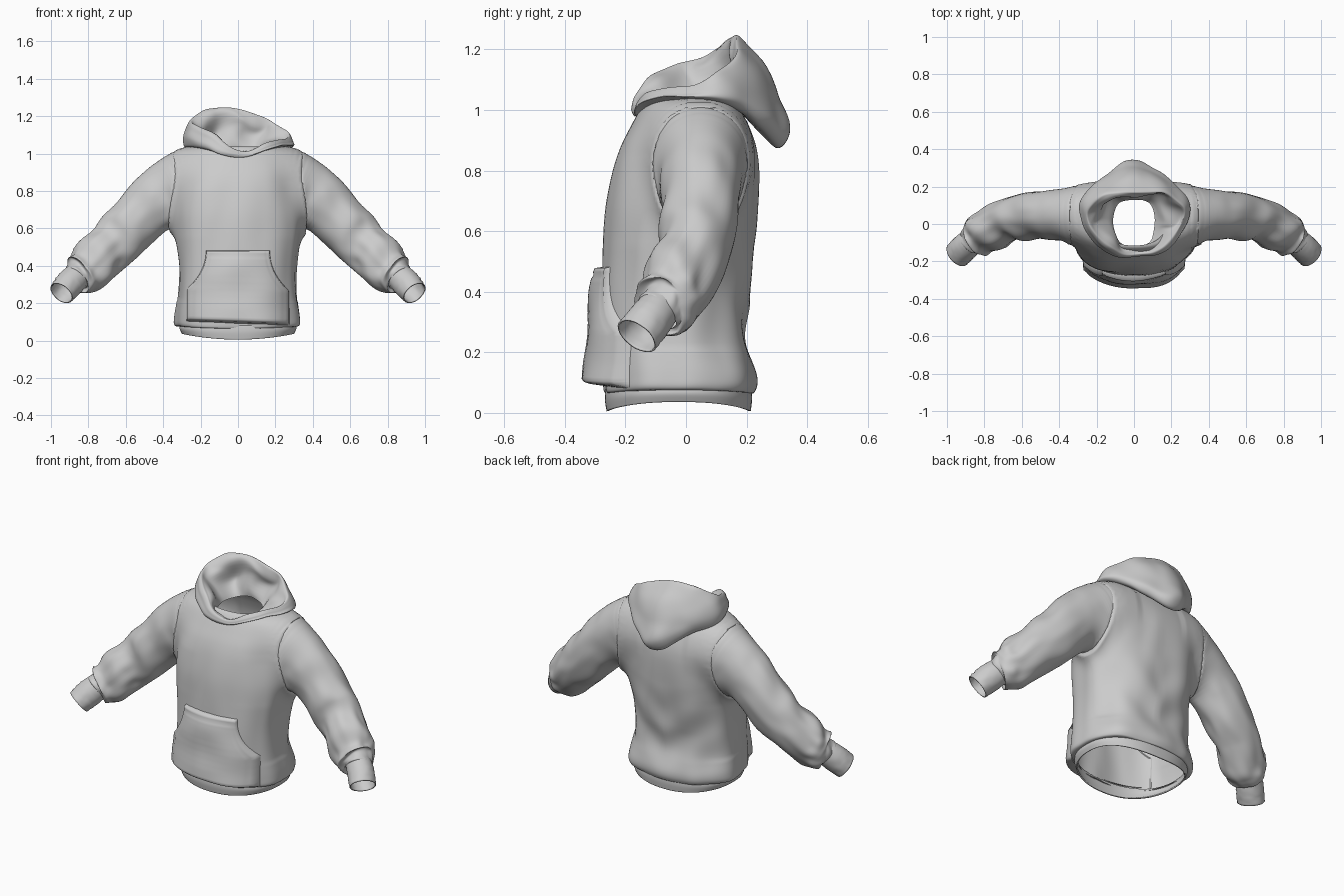
import bpy, bmesh, math
from mathutils import Vector, noise

if "Cube" in bpy.data.objects:
    bpy.data.objects.remove(bpy.data.objects["Cube"])

N = 2.35  # superellipse power of the torso section


def spline(pts, n, closed=False):
    """Catmull-Rom through tuples of any length."""
    out, k = [], len(pts)
    for i in range(k if closed else k - 1):
        q = [pts[(i + d) % k] if closed else pts[min(max(i + d, 0), k - 1)] for d in (-1, 0, 1, 2)]
        for s in range(n):
            t = s / n
            out.append(tuple(0.5 * (2 * b + (c - a) * t + (2 * a - 5 * b + 4 * c - d) * t * t
                                    + (3 * b - a - 3 * c + d) * t ** 3) for a, b, c, d in zip(*q)))
    if not closed:
        out.append(tuple(pts[-1]))
    return out


def grid_object(name, rings, closed=True, thick=0.0, mirror=False, hidden=None, move=None):
    """Skin rows of points into a smooth surface, leaving out hidden faces."""
    bm = bmesh.new()
    vs = [[bm.verts.new(p) for p in r] for r in rings]
    m = len(rings[0])
    for a, b in zip(vs, vs[1:]):
        for j in range(m if closed else m - 1):
            k = (j + 1) % m
            bm.faces.new((a[j], a[k], b[k], b[j]))
    bmesh.ops.recalc_face_normals(bm, faces=bm.faces)
    if hidden:
        bad = [f for f in bm.faces if hidden(f.calc_center_median())]
        bmesh.ops.delete(bm, geom=bad, context='FACES')
    if move:
        for v in bm.verts:
            v.co = move(v.co)
    me = bpy.data.meshes.new(name)
    bm.to_mesh(me)
    bm.free()
    me.shade_smooth()
    ob = bpy.data.objects.new(name, me)
    bpy.context.collection.objects.link(ob)
    if thick:
        mod = ob.modifiers.new("thickness", 'SOLIDIFY')
        mod.thickness, mod.offset = thick, 0
    if mirror:
        ob.modifiers.new("mirror", 'MIRROR')


def spow(v, e):
    return math.copysign(abs(v) ** e, v)


def shoulder_shift(x, z):
    """The flanks sit further back towards the shoulders."""
    return .04 * min(1, max(0, (z - .55) / .3)) * (x / .36) ** 2


def torso_ring(row, lift, fold=0.0, n=112):
    z, hw, yf, yb = row
    mid, half, out = (yf + yb) / 2, (yb - yf) / 2, []
    for j in range(n):
        a = 2 * math.pi * j / n
        x, y = hw * spow(math.cos(a), 2 / N), half * spow(math.sin(a), 2 / N)
        # soft drape all round, and V-shaped folds across the lower back
        f = 1 + fold * noise.noise((x * 7, y * 7, z * 2.2 + abs(x) * 3))
        v = fold * .16 * math.sin(z * 22 - abs(x) * 20) * max(0, math.sin(a)) * max(0, 1 - abs(z - .35) / .3)
        out.append((x * f, mid + y * f + v + shoulder_shift(x, z), z + lift * (x / 0.3) ** 2))
    return out


# torso: z, half width, front y, back y
torso = spline([(.065, .30, -.255, .205), (.07, .335, -.268, .222), (.12, .338, -.272, .230),
                (.25, .322, -.275, .195), (.40, .318, -.278, .207), (.55, .332, -.272, .230),
                (.68, .350, -.262, .238), (.80, .358, -.240, .238), (.88, .358, -.215, .228),
                (.95, .348, -.180, .205), (1.0, .315, -.152, .18), (1.03, .25, -.13, .16),
                (1.038, .18, -.115, .15)], 8)

# sleeve path: x, y, z, half width, half depth
sleeve = spline([(.21, .05, .862, .11, .115), (.29, .05, .855, .136, .126), (.36, .05, .822, .15, .132),
                 (.43, .05, .76, .152, .132), (.52, .045, .67, .147, .128), (.615, .035, .565, .142, .122),
                 (.71, 0, .475, .132, .118), (.79, -.045, .392, .125, .113), (.838, -.07, .35, .112, .103),
                 (.86, -.085, .338, .085, .082), (.868, -.092, .33, .070, .068)], 10)


def frame(path, i):
    """Width and depth directions of a path at point i."""
    a, b = path[max(i - 1, 0)], path[min(i + 1, len(path) - 1)]
    t = (Vector(b[:3]) - Vector(a[:3])).normalized()
    if t.x < .2:
        t = Vector((.6, -.35, -.7)).normalized()
    up = Vector((-t.z, 0, t.x)).normalized()
    return up, t.cross(up).normalized()


UPPER = [(Vector(sleeve[i][:3]), *sleeve[i][3:], *frame(sleeve, i)) for i in range(0, 60, 2)]


def torso_dist(p):
    """Rough signed distance to the torso."""
    z = min(max(p.z, .1), 1.037)
    k = next(i for i in range(16, len(torso)) if torso[i][0] >= z)
    a, b = torso[k - 1], torso[k]
    t = min(1, max(0, (z - a[0]) / max(1e-6, b[0] - a[0])))
    _, hw, yf, yb = [u + (v - u) * t for u, v in zip(a, b)]
    y = p.y - (yf + yb) / 2 - shoulder_shift(p.x, z)
    q = max(.05, ((abs(p.x) / hw) ** N + (abs(y) / ((yb - yf) / 2)) ** N) ** (1 / N))
    return math.hypot(p.x, y) * (1 - 1 / q)


def sleeve_dist(p):
    """Rough signed distance to the upper sleeve."""
    c, ra, rb, up, dp = min(UPPER, key=lambda s: (p - s[0]).length_squared)
    d = p - c
    return (math.hypot(d.dot(up) / ra, d.dot(dp) / rb) - 1) * (ra + rb) / 2


def gradient(fn, p, f0, e=.006):
    g = Vector([(fn(p + Vector([e * (k == i) for k in range(3)])) - f0) / e for i in range(3)])
    return g.normalized(), max(1, g.length)


def blend(co, k=.11):
    """Fillet torso and sleeve into each other around the armhole."""
    if abs(co.x) < .15 or abs(co.x) > .55 or co.z < .5:
        return co
    s = math.copysign(1, co.x)
    p = Vector((abs(co.x), co.y, co.z))
    a, b = torso_dist(p), sleeve_dist(p)
    (ga, la), gb = gradient(torso_dist, p, a), gradient(sleeve_dist, p, b)[0]
    a /= la
    if abs(a - b) >= k:
        return co
    w = .5 + .5 * (b - a) / k  # weight of the torso direction
    g = ga * w + gb * (1 - w)
    p += g.normalized() * min(.04, (k - abs(a - b)) ** 2 / (4 * k) / max(.6, g.length))
    return Vector((p.x * s, p.y, p.z))


def in_sleeve(p):
    return abs(p.x) > .2 and p.z > .55 and sleeve_dist(Vector((abs(p.x), p.y, p.z))) < -.015


grid_object("torso", [torso_ring(r, .01 if r[0] < .2 else 0, .055 * min(1, max(0, (1.0 - r[0]) * 5)))
                      for r in torso], hidden=in_sleeve, move=blend)

# ribbed hem band
hem = spline([(.08, .305, -.262, .212), (.045, .308, -.264, .214), (.006, .296, -.258, .21)], 5)
grid_object("hem_band", [torso_ring(r, .035 * (.09 - r[0]) / .09) for r in hem], thick=.008)


# front pouch pocket, laid over the torso surface
def torso_front(x, z):
    _, hw, yf, yb = min(torso, key=lambda r: abs(r[0] - z))
    return (yf + yb) / 2 - (yb - yf) / 2 * (1 - min(1, abs(x) / hw) ** N) ** (1 / N)


rows = []
ZS = [.092, .1, .105] + [.112 + .366 * i / 30 for i in range(31)] + [.482]
for i, z in enumerate(ZS):
    t = min(1, max(0, (z - .27) / .212))
    w = .168 + .102 * (1 - t) ** 2.2
    row = []
    for j, u in enumerate([-1.02] + [-1 + k / 16 for k in range(33)] + [1.02]):
        x = u * w
        edge = i in (0, len(ZS) - 1) or j in (0, 34)
        h = .022 + .05 * min(1, max(0, 1 - (z - .112) / .37)) ** .8 * (1 - .55 * abs(u) ** 3)
        h += .014 * noise.noise((x * 5, 3, z * 6)) - (.02 if i == 1 else .006 if i == 2 else 0)
        if abs(abs(u) - .9375) < .01 or i == len(ZS) - 4:  # stitched border
            h -= .004
        row.append((x, torso_front(x, z) - (-.002 if edge else h), z + .012 * (1 - z * 2) * -u))
    rows.append(row)
grid_object("front_pocket", rows, closed=False)


def tube(path, fold=0.0, n=56):
    """Rings with gathered folds that grow along the path."""
    rings = []
    for i, p in enumerate(path):
        (up, dp), s, ring = frame(path, i), i / (len(path) - 1), []
        k = fold * min(1, max(0, (s - .15) / .5))
        for j in range(n):
            g = 2 * math.pi * j / n
            c, d = math.cos(g), math.sin(g)
            f = 1 + k * (math.sin(38 * s + 2.6 * d + 1.5 * c) * (.55 + .45 * math.cos(g - 1))
                         + 1.3 * noise.noise((2 * c, 2 * d, 10 * s)))
            ring.append(Vector(p[:3]) + f * (up * p[3] * c + dp * p[4] * d))
        rings.append(ring)
    return rings


# sleeves and cuffs
grid_object("sleeve", tube(sleeve, .075), mirror=True, hidden=lambda p: torso_dist(p) < -.02, move=blend)
cuff = spline([(.85, -.08, .355, .066, .064), (.9, -.12, .305, .073, .070), (.943, -.162, .254, .066, .072)], 6)
grid_object("cuff", tube(cuff, .03), thick=.006, mirror=True)

# hood: rings from neck seam, over the hanging back, to the rim and down inside
# each ring: front, front side, side, back side, back
HOOD = [
    [(0, -.160, .985), (.15, -.11, 1.015), (.24, .03, 1.035), (.16, .15, 1.01), (0, .20, .97)],
    [(0, -.172, .978), (.17, -.13, 1.025), (.28, .05, 1.04), (.20, .20, .985), (0, .295, .878)],
    [(0, -.178, .99), (.18, -.135, 1.04), (.298, .06, 1.065), (.205, .225, 1.02), (0, .34, .925)],
    [(0, -.176, 1.0), (.175, -.13, 1.06), (.288, .07, 1.095), (.20, .21, 1.09), (0, .305, 1.035)],
    [(0, -.172, 1.01), (.165, -.13, 1.075), (.275, .06, 1.12), (.19, .185, 1.165), (0, .255, 1.15)],
    [(0, -.164, 1.015), (.15, -.12, 1.085), (.26, .05, 1.13), (.175, .16, 1.205), (0, .178, 1.235)],
    [(0, -.150, 1.005), (.135, -.105, 1.065), (.235, .05, 1.105), (.155, .145, 1.18), (0, .163, 1.212)],
    [(0, -.140, .99), (.11, -.09, 1.03), (.17, .03, 1.06), (.12, .135, 1.09), (0, .155, 1.11)],
    [(0, -.13, .98), (.09, -.085, 1.0), (.115, .01, 1.0), (.08, .11, 1.01), (0, .14, 1.02)]]
slump = [0, 0, .06, .12, .16, .17, .17, .1, 0]  # leans lower towards +x
rings = []
for half, k in zip(HOOD, slump):
    full = half + [(-x, y, z) for x, y, z in half[3:0:-1]]
    rings.append(spline([(x + k * .04, y, z - k * x) for x, y, z in full], 12, True))
cols = [spline([r[j] for r in rings], 6) for j in range(len(rings[0]))]
hood = [[c[i] for c in cols] for i in range(len(cols[0]))]
for i, r in enumerate(hood):
    a = .014 if i < 32 else .014 + .03 * math.sin(math.pi * (i - 32) / 16)  # crumpled lining
    hood[i] = [Vector(p) + a * min(1, i / 8) * noise.noise_vector(Vector(p) * 8) for p in r]
grid_object("hood", hood)
